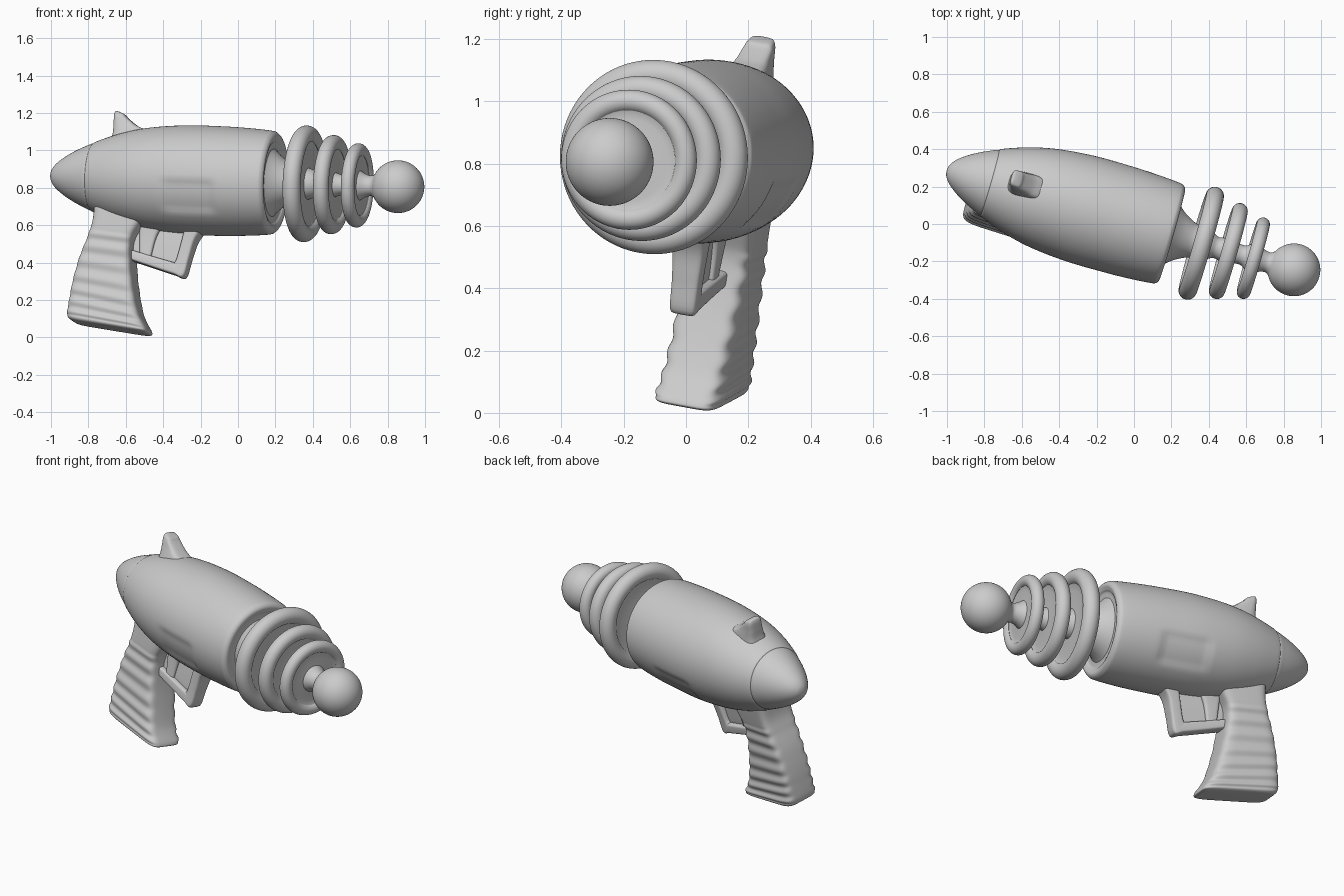
import bpy, bmesh, math
from mathutils import Matrix, Vector

if "Cube" in bpy.data.objects:
    bpy.data.objects.remove(bpy.data.objects["Cube"])

# Gun frame: local x is the barrel axis; the toy is yawed, dipped and rolled
M = (Matrix.Translation((0, 0, 0.833)) @ Matrix.Rotation(math.radians(-16), 4, 'Z')
     @ Matrix.Rotation(math.radians(1.75), 4, 'Y') @ Matrix.Rotation(math.radians(-10), 4, 'X'))


def mid(x, z):
    """Point on the gun's middle plane that appears at (x, z) in the front view."""
    a, b, c, d = M[0][0], M[0][2], M[2][0], M[2][2]
    z -= M[2][3]
    det = a * d - b * c
    return Vector(((x * d - b * z) / det, 0, (a * z - c * x) / det))


def smooth(points, steps):
    """Catmull-Rom interpolation of tuples of any length."""
    pts = [Vector(p) for p in points]
    ext = [pts[0]] + pts + [pts[-1]]
    out = []
    for i in range(len(pts) - 1):
        p0, p1, p2, p3 = ext[i:i + 4]
        for s in range(steps):
            t = s / steps
            out.append(0.5 * (2 * p1 + (p2 - p0) * t + (2 * p0 - 5 * p1 + 4 * p2 - p3) * t * t
                              + (3 * p1 - p0 - 3 * p2 + p3) * t ** 3))
    return out + [pts[-1]]


def skin(name, loops, angle=40):
    """Join closed loops of points into a capped surface."""
    bm = bmesh.new()
    rows = [[bm.verts.new(M @ p) for p in loop] for loop in loops]
    n = len(rows[0])
    for a, b in zip(rows, rows[1:]):
        for i in range(n):
            bm.faces.new((a[i], a[(i + 1) % n], b[(i + 1) % n], b[i]))
    bm.faces.new(rows[0])
    bm.faces.new(rows[-1])
    bmesh.ops.recalc_face_normals(bm, faces=bm.faces)
    me = bpy.data.meshes.new(name)
    bm.to_mesh(me)
    bm.free()
    ob = bpy.data.objects.new(name, me)
    bpy.context.collection.objects.link(ob)
    bpy.ops.object.select_all(action='DESELECT')
    ob.select_set(True)
    bpy.context.view_layer.objects.active = ob
    bpy.ops.object.shade_smooth_by_angle(angle=math.radians(angle))
    return ob


def lathe(name, profile, steps=5, seg=80, dent=None):
    loops = []
    for u, r in smooth(profile, steps):
        loop = []
        for i in range(seg):
            a = 2 * math.pi * i / seg
            y, z = math.cos(a), math.sin(a)
            k = max(r, 0.001) - (dent(u, y, z) if dent else 0)
            loop.append(Vector((u, k * y, k * z)))
        loops.append(loop)
    return skin(name, loops)


def loft(name, levels, steps=6, power=5, seg=40, ripple=None):
    """Levels: rear x, rear z, front x, front z (front view), half thickness."""
    loops = []
    rows = smooth(levels, steps)
    for j, (xa, za, xb, zb, h) in enumerate(rows):
        a, b = mid(xa, za), mid(xb, zb)
        c, d = (a + b) / 2, (b - a) / 2
        if ripple:
            h += ripple(j / (len(rows) - 1))
        loop = []
        for i in range(seg):
            t = 2 * math.pi * i / seg
            e = 2 / power
            cx = math.copysign(abs(math.cos(t)) ** e, math.cos(t))
            sy = math.copysign(abs(math.sin(t)) ** e, math.sin(t))
            loop.append(c + d * cx + Vector((0, h * sy, 0)))
        loops.append(loop)
    return skin(name, loops, 50)


def bump(v, lo, hi, soft):
    t = max(0, min(1, (v - lo) / soft, (hi - v) / soft))
    return t * t * (3 - 2 * t)


def panel(u, y, z):
    # shallow recessed panel low on each flank
    return 0.01 * bump(u, -0.36, -0.04, 0.04) * bump(z, -0.75, -0.12, 0.12)


# Body shell with rounded front rim and dished front face
lathe("body", [(-0.83, 0.15), (-0.805, 0.178), (-0.78, 0.195), (-0.65, 0.24), (-0.5, 0.273),
               (-0.3, 0.292), (-0.1, 0.293), (0.05, 0.288), (0.17, 0.279), (0.2, 0.27),
               (0.212, 0.25), (0.205, 0.225), (0.195, 0.2), (0.2, 0.1)], steps=7, seg=96, dent=panel)

# Pointed tail cap
lathe("tail_cap", [(-1.042, 0), (-1.036, 0.03), (-1.01, 0.066), (-0.96, 0.105), (-0.9, 0.14),
                   (-0.84, 0.168), (-0.8, 0.182), (-0.77, 0.17)])

# Barrel rod flaring out of the body and into the ball
lathe("barrel", [(0.18, 0.2), (0.21, 0.165), (0.26, 0.125), (0.32, 0.095), (0.37, 0.09),
                 (0.42, 0.075), (0.46, 0.058), (0.52, 0.07), (0.57, 0.056), (0.61, 0.055),
                 (0.66, 0.085), (0.71, 0.062), (0.745, 0.055), (0.77, 0.07), (0.8, 0.09)], seg=48)

# Round muzzle ball
lathe("muzzle_ball", [(0.89 - 0.141 * math.cos(math.pi * i / 24), 0.141 * math.sin(math.pi * i / 24))
                      for i in range(25)], steps=2, seg=64)

# Three shrinking rings, each a tube rim on a thin disc
for i, (u, R, r) in enumerate([(0.374, 0.312, 0.048), (0.525, 0.265, 0.042), (0.664, 0.225, 0.036)]):
    rim = [(u - r * math.cos(math.radians(a)), R - r + r * math.sin(math.radians(a)))
           for a in range(-65, 246, 10)]
    lathe(f"ring_{i + 1}", [(u - 0.02, 0.03), (u - 0.015, R * 0.45)] + rim
          + [(u + 0.015, R * 0.45), (u + 0.02, 0.03)], steps=2)

# Rear sight fin
loft("sight_fin", [(-0.69, 1.0, -0.43, 1.0, 0.085), (-0.665, 1.08, -0.47, 1.09, 0.066),
                   (-0.66, 1.14, -0.535, 1.13, 0.054), (-0.657, 1.185, -0.585, 1.17, 0.047),
                   (-0.65, 1.205, -0.6, 1.188, 0.038), (-0.64, 1.208, -0.615, 1.197, 0.02)], power=3.5)

# Grip with finger ridges across its flanks
loft("grip", [(-0.84, 0.075, -0.52, 0.022, 0.07), (-0.88, 0.085, -0.485, 0.02, 0.098),
              (-0.897, 0.115, -0.475, 0.038, 0.108), (-0.885, 0.2, -0.515, 0.12, 0.106),
              (-0.865, 0.3, -0.54, 0.24, 0.105), (-0.83, 0.42, -0.555, 0.38, 0.105),
              (-0.785, 0.53, -0.55, 0.5, 0.11), (-0.757, 0.62, -0.51, 0.58, 0.115),
              (-0.745, 0.75, -0.42, 0.7, 0.12)], steps=12, power=6, seg=48,
     ripple=lambda t: 0.005 * math.sin(t * 2 * math.pi * 12) * bump(t, 0.2, 0.82, 0.08))

# Trigger guard frame, the recessed web inside it, and the trigger
loft("trigger_guard", [(-0.6, 0.42, -0.6, 0.475, 0.05), (-0.45, 0.37, -0.45, 0.43, 0.046),
                       (-0.34, 0.334, -0.345, 0.4, 0.045), (-0.283, 0.32, -0.33, 0.4, 0.045),
                       (-0.25, 0.42, -0.315, 0.435, 0.047), (-0.215, 0.52, -0.285, 0.54, 0.055),
                       (-0.15, 0.6, -0.26, 0.63, 0.065)])
loft("guard_web", [(-0.6, 0.45, -0.6, 0.66, 0.02), (-0.45, 0.4, -0.42, 0.64, 0.02),
                   (-0.3, 0.37, -0.22, 0.62, 0.02)])
loft("trigger", [(-0.52, 0.64, -0.38, 0.62, 0.05), (-0.52, 0.55, -0.43, 0.53, 0.04),
                 (-0.52, 0.42, -0.46, 0.42, 0.035)])
